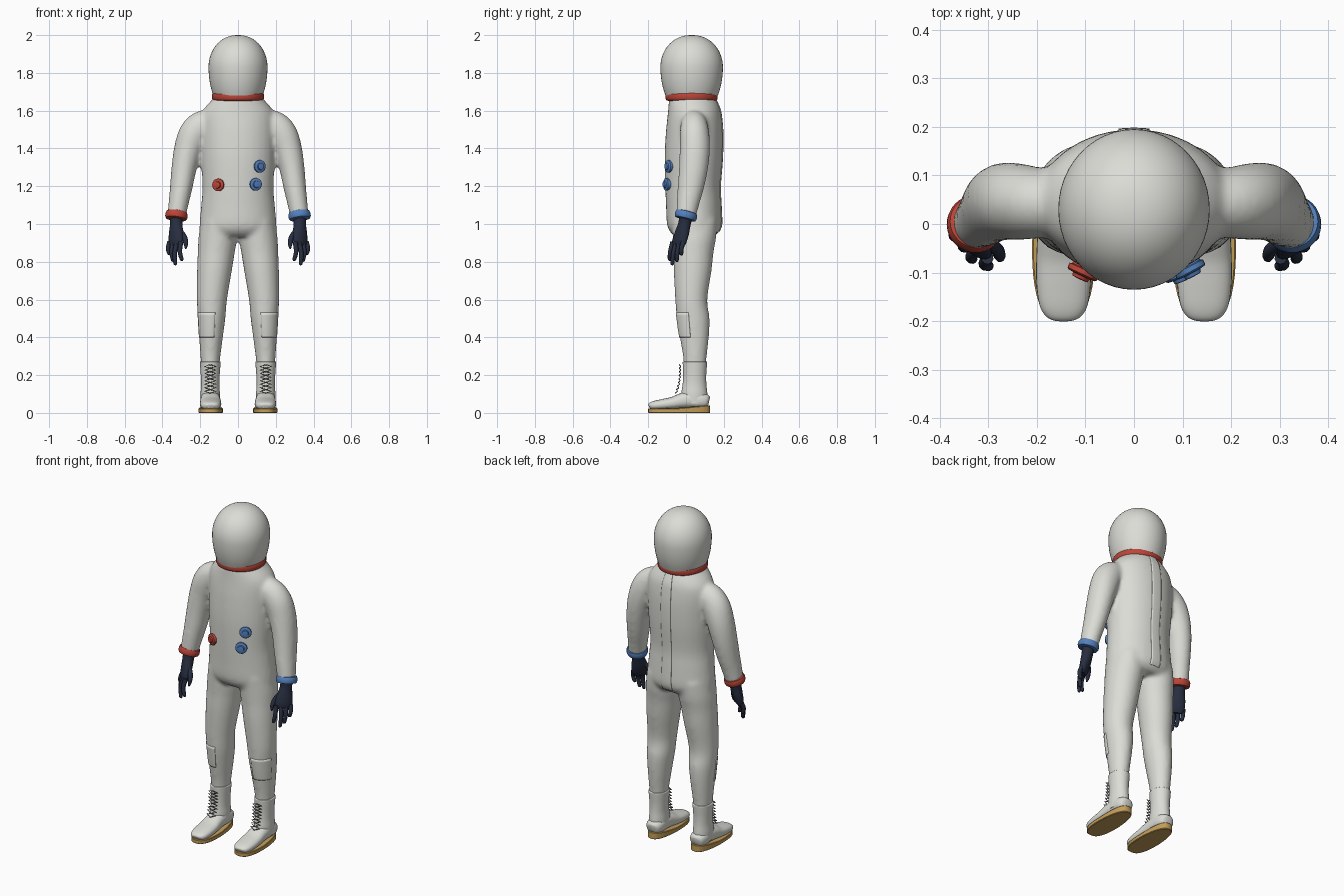
import bpy, bmesh, math
from mathutils import Vector

cube = bpy.data.objects.get("Cube")
if cube:
    bpy.data.objects.remove(cube, do_unlink=True)


def material(name, rgb):
    m = bpy.data.materials.new(name)
    m.use_nodes = True
    m.diffuse_color = (*rgb, 1)
    bsdf = m.node_tree.nodes["Principled BSDF"]
    bsdf.inputs["Base Color"].default_value = (*rgb, 1)
    bsdf.inputs["Roughness"].default_value = 0.6
    return m


WHITE = material("suit_white", (0.72, 0.72, 0.68))
RED = material("fitting_red", (0.5, 0.06, 0.04))
BLUE = material("fitting_blue", (0.09, 0.22, 0.52))
NAVY = material("glove_navy", (0.02, 0.027, 0.05))
TAN = material("sole_tan", (0.55, 0.34, 0.1))
GREY = material("lace_grey", (0.22, 0.22, 0.21))


def smooth_path(pts, steps):
    """Catmull-Rom resampling of rows of numbers."""
    out = []
    for i in range(len(pts) - 1):
        a, b, c, d = (pts[max(0, min(len(pts) - 1, i + k))] for k in (-1, 0, 1, 2))
        for j in range(steps):
            t = j / steps
            out.append([0.5 * (2 * q + (r - p) * t + (2 * p - 5 * q + 4 * r - w) * t * t
                               + (3 * q - p - 3 * r + w) * t ** 3)
                        for p, q, r, w in zip(a, b, c, d)])
    return out + [list(pts[-1])]


def loft(bm, pts, s=1, side=None, segs=32, steps=4, power=2, arc=None, grow=0):
    """Skin elliptical rings (x, y, z, ru, rv); level rings unless side is given."""
    path = smooth_path(pts, steps) if steps > 1 else [list(p) for p in pts]
    a0, a1 = arc or (0, 360)
    count = segs + 1 if arc else segs
    rows = []
    for i, (x, y, z, ru, rv) in enumerate(path):
        u, v = Vector((1, 0, 0)), Vector((0, 1, 0))
        if side:
            t = Vector(path[min(i + 1, len(path) - 1)][:3]) - Vector(path[max(i - 1, 0)][:3])
            v = t.cross(Vector(side)).normalized()
            u = v.cross(t).normalized()
        row = []
        for k in range(count):
            a = math.radians(a0 + (a1 - a0) * k / segs)
            c, n = math.cos(a), math.sin(a)
            c = math.copysign(abs(c) ** (2 / power), c)
            n = math.copysign(abs(n) ** (2 / power), n)
            p = Vector((x, y, z)) + u * c * (ru + grow) + v * n * (rv + grow)
            row.append(bm.verts.new((p.x * s, p.y, p.z)))
        rows.append(row)
    for r0, r1 in zip(rows, rows[1:]):
        for k in range(segs):
            m = (k + 1) % count
            bm.faces.new((r0[k], r0[m], r1[m], r1[k]))
    if not arc:
        bm.faces.new(rows[0])
        bm.faces.new(rows[-1])


def finish(bm, name, mat, angle=40):
    bmesh.ops.recalc_face_normals(bm, faces=bm.faces)
    me = bpy.data.meshes.new(name)
    bm.to_mesh(me)
    bm.free()
    me.materials.append(mat)
    me.shade_smooth()
    me.set_sharp_from_angle(angle=math.radians(angle))
    ob = bpy.data.objects.new(name, me)
    bpy.context.collection.objects.link(ob)
    return ob


def part(name, mat, pts, **kw):
    bm = bmesh.new()
    loft(bm, pts, **kw)
    return finish(bm, name, mat)


# Suit body: torso, legs and sleeves fused into one soft skin
torso = [(0, .045, .935, .19, .105), (0, .045, .96, .203, .13), (0, .044, 1.0, .204, .145),
         (0, .04, 1.1, .195, .146), (0, .036, 1.2, .188, .146), (0, .04, 1.35, .196, .153),
         (0, .044, 1.48, .2, .151), (0, .045, 1.56, .198, .144), (0, .043, 1.61, .18, .137),
         (0, .034, 1.66, .136, .124), (0, .03, 1.69, .11, .11)]
leg = [(.105, .045, 1.02, .09, .12), (.107, .045, .93, .102, .115), (.115, .04, .85, .098, .106),
       (.125, .035, .75, .092, .1), (.138, .028, .6, .08, .085), (.14, .038, .5, .073, .087),
       (.143, .044, .4, .063, .077), (.146, .047, .3, .053, .063), (.147, .047, .22, .046, .056)]
arm = [(.1, .04, 1.535, .06, .06), (.18, .042, 1.525, .07, .078), (.23, .045, 1.48, .078, .082),
       (.263, .047, 1.4, .08, .075), (.285, .04, 1.3, .077, .067), (.3, .026, 1.2, .07, .06),
       (.313, .012, 1.12, .061, .054), (.326, 0, 1.04, .052, .049)]
bm = bmesh.new()
loft(bm, torso)
for s in (1, -1):
    loft(bm, leg, s)
    loft(bm, arm, s, side=(0, 1, 0))
suit = finish(bm, "suit_body", WHITE, 180)
fuse = suit.modifiers.new("Fuse", 'REMESH')
fuse.mode = 'VOXEL'
fuse.voxel_size = 0.011
fuse.use_smooth_shade = True
relax = suit.modifiers.new("Relax", 'SMOOTH')
relax.factor = 0.5
relax.iterations = 8

# Back closure flap
flap = part("back_flap", WHITE, torso[1:10], arc=(81, 99), segs=6, grow=.003)
flap.modifiers.new("Thickness", 'SOLIDIFY').thickness = 0.008

# Helmet and neck ring
dome = []
for i in range(25):
    t = -0.6 + (math.pi / 2 + 0.59) * i / 24
    r = 0.156 * math.cos(t) ** 0.92
    dome.append((0, .03, 1.83 + (.17 if t > 0 else .265) * math.sin(t), r, r * 1.06))
part("helmet", WHITE, dome, segs=48, steps=1)
part("neck_ring", RED, [(0, .03, z, r, r) for z, r in
     ((1.652, .125), (1.656, .134), (1.664, .138), (1.686, .138), (1.694, .134), (1.698, .125))],
     segs=48, steps=1)

# Chest connectors, facing along the torso surface
for name, mat, x, z in (("upper_left_connector", BLUE, .11, 1.305),
                        ("lower_left_connector", BLUE, .09, 1.21),
                        ("right_connector", RED, -.1, 1.207)):
    y = .038 - .148 * math.sqrt(1 - (x / .192) ** 2)
    n = Vector((x / .037, (y - .038) / .022, 0)).normalized()
    rings = []
    for d, r in ((-.015, .026), (.004, .028), (.006, .033), (.016, .033),
                 (.019, .029), (.02, .019), (.027, .017), (.028, .008)):
        rings.append((x + n.x * d, y + n.y * d, z, r, r))
    part(name, mat, rings, side=(0, 0, 1), segs=24, steps=1)

for s, label, cuff_mat in ((1, "left", BLUE), (-1, "right", RED)):
    # Wrist cuff
    base, axis = Vector((.326, 0, 1.045)), Vector((.12, -.25, -1)).normalized()
    rings = [(*(base + axis * d), r, r) for d, r in
             ((-.021, .048), (-.018, .055), (-.008, .059), (.008, .059), (.018, .055), (.021, .04))]
    part(label + "_cuff", cuff_mat, rings, s=s, side=(0, 1, 0), steps=1)

    # Glove: palm, four fingers and thumb
    across = (-.7, -.7, 0)
    bm = bmesh.new()
    loft(bm, [(.326, 0, 1.045, .036, .036), (.327, -.008, 1.0, .034, .032),
              (.328, -.022, .95, .045, .03), (.33, -.036, .905, .048, .024),
              (.331, -.042, .88, .038, .013)], s, side=across, segs=16)
    knuckle_a, knuckle_b = Vector((.302, -.07, .905)), Vector((.362, -.014, .905))
    tips = ((.298, -.088, .805), (.333, -.074, .782), (.345, -.05, .8), (.362, -.026, .835))
    for i, tip in enumerate(tips):
        root, tip = knuckle_a.lerp(knuckle_b, i / 3), Vector(tip)
        mid = root.lerp(tip, .5) + Vector((.008, -.004, 0))
        loft(bm, [(*root, .013, .013), (*mid, .012, .012), (*root.lerp(tip, .92), .01, .01),
                  (*tip, .003, .003)], s, side=across, segs=10)
    loft(bm, [(.308, -.03, .965, .014, .014), (.284, -.05, .93, .015, .014),
              (.276, -.066, .895, .012, .012), (.277, -.074, .868, .004, .004)],
         s, side=across, segs=10)
    finish(bm, label + "_glove", NAVY, 60)

    # Knee patch
    patch = part(label + "_knee_patch", WHITE,
                 [(.143, .044, .4, .063, .077), (.1415, .041, .45, .068, .082),
                  (.14, .036, .53, .074, .087)], s=s, arc=(-105, -15), segs=12, grow=.003)
    patch.modifiers.new("Thickness", 'SOLIDIFY').thickness = 0.008

    # Boot shaft and foot
    part(label + "_boot_shaft", WHITE,
         [(.147, .046, .05, .05, .066), (.147, .044, .1, .051, .069), (.147, .045, .15, .048, .063),
          (.147, .046, .2, .05, .061), (.147, .047, .255, .054, .064), (.147, .047, .27, .054, .064),
          (.147, .047, .272, .046, .056)], s=s)
    part(label + "_boot_foot", WHITE,
         [(.146, .122, .06, .02, .022), (.146, .112, .062, .04, .034), (.146, .08, .066, .05, .043),
          (.146, .03, .07, .051, .046), (.146, -.02, .064, .053, .041), (.145, -.07, .052, .056, .033),
          (.145, -.12, .045, .056, .029), (.145, -.165, .04, .05, .024), (.145, -.188, .037, .038, .018),
          (.145, -.196, .034, .022, .01)], s=s, side=(1, 0, 0), power=2.4)

    # Sole: thicker and narrower towards the heel
    bm = bmesh.new()
    loft(bm, [(.145, -.036, z, .065 - d, .164 - d) for z, d in
              ((0, .003), (.003, 0), (.021, 0), (.024, .003))], s, steps=1, power=2.7, segs=40)
    for v in bm.verts:
        back = max(0, v.co.y + .04)
        v.co.x = s * .145 + (v.co.x - s * .145) * (1 - back)
        if v.co.z > .01:
            v.co.z += back * .1
    finish(bm, label + "_boot_sole", TAN)

    # Criss-cross laces up the boot front
    laces = bpy.data.curves.new(label + "_laces", 'CURVE')
    laces.dimensions = '3D'
    laces.bevel_depth = 0.003
    laces.bevel_resolution = 1
    laces.materials.append(GREY)
    rows = 8
    for flip in (1, -1):
        line = laces.splines.new('POLY')
        line.points.add(2 * rows)
        for i, p in enumerate(line.points):
            f = i / (2 * rows)
            sway = flip * (0, 1, 0, -1)[i % 4]
            y = -.027 - .022 * (1 - f) ** 3 - (0 if sway else .008)
            p.co = (s * .147 + sway * .03, y, .105 + .15 * f, 1)
    bpy.context.collection.objects.link(bpy.data.objects.new(label + "_laces", laces))
